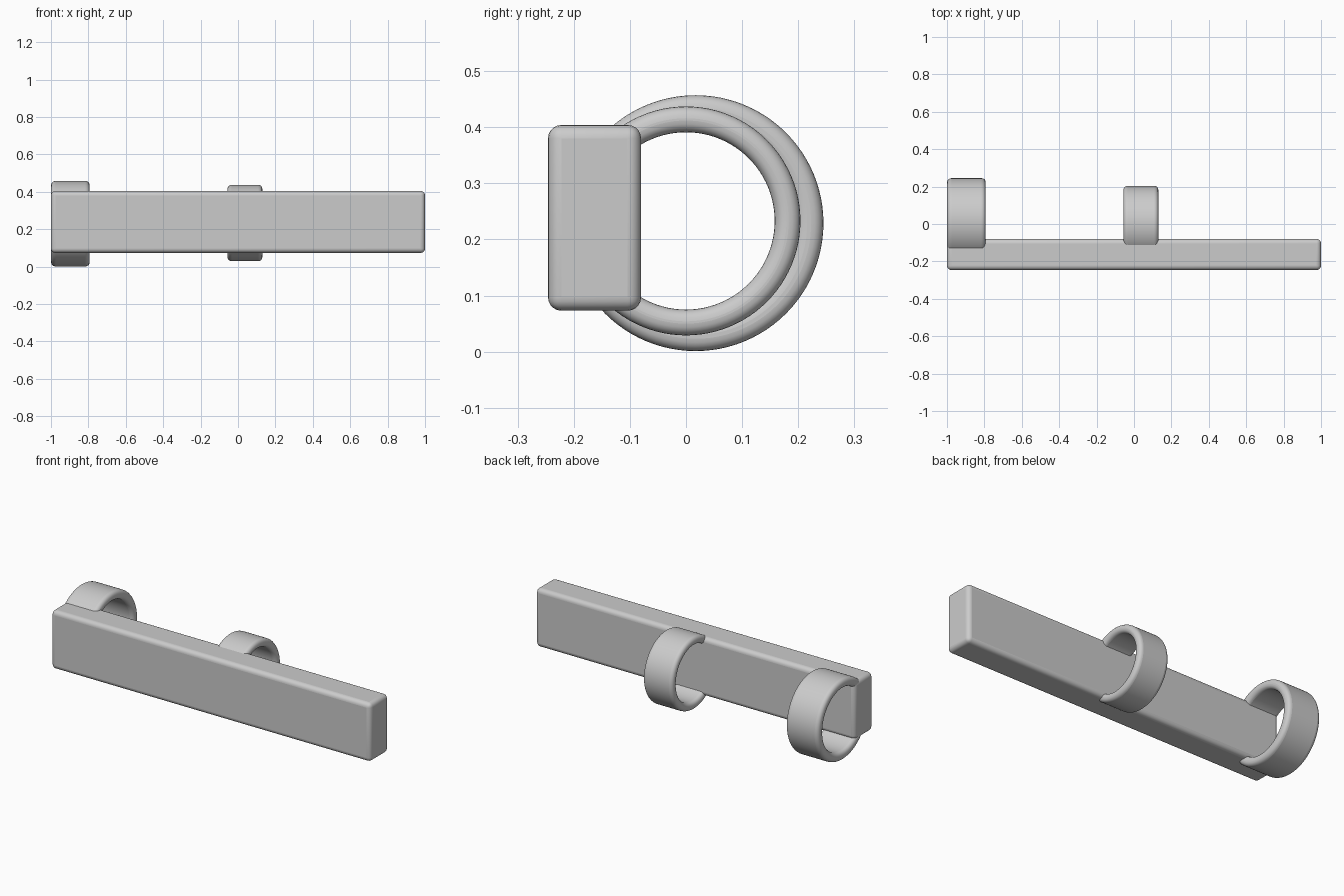
import bpy
import bmesh
from math import tau, radians
from mathutils import Vector

cube = bpy.data.objects.get("Cube")
if cube:
    bpy.data.objects.remove(cube, do_unlink=True)

grey = bpy.data.materials.new("light grey")
grey.use_nodes = True
grey.diffuse_color = (0.6, 0.6, 0.6, 1)
grey.node_tree.nodes["Principled BSDF"].inputs["Base Color"].default_value = (0.6, 0.6, 0.6, 1)


def finish(name, bm, bevel):
    """Turn a bmesh into a smooth object with rounded edges."""
    bmesh.ops.recalc_face_normals(bm, faces=bm.faces)
    mesh = bpy.data.meshes.new(name)
    bm.to_mesh(mesh)
    bm.free()
    mesh.materials.append(grey)
    obj = bpy.data.objects.new(name, mesh)
    bpy.context.collection.objects.link(obj)
    mod = obj.modifiers.new("rounded edges", 'BEVEL')
    mod.width = bevel
    mod.segments = 5
    mod.limit_method = 'ANGLE'
    mod.angle_limit = radians(40)
    bpy.ops.object.select_all(action='DESELECT')
    obj.select_set(True)
    bpy.context.view_layer.objects.active = obj
    bpy.ops.object.shade_smooth_by_angle(angle=radians(35))
    return obj


def box(name, low, high, bevel):
    low, high = Vector(low), Vector(high)
    bm = bmesh.new()
    bmesh.ops.create_cube(bm, size=1)
    bmesh.ops.scale(bm, vec=high - low, verts=bm.verts)
    bmesh.ops.translate(bm, vec=(low + high) / 2, verts=bm.verts)
    return finish(name, bm, bevel)


def ring(name, x0, x1, y, z, outer, inner, bevel):
    """Revolve a rectangular section around an axis along x."""
    bm = bmesh.new()
    section = [(x0, inner), (x1, inner), (x1, outer), (x0, outer)]
    verts = [bm.verts.new((x, y, z + r)) for x, r in section]
    edges = [bm.edges.new((verts[i], verts[i - 1])) for i in range(4)]
    bmesh.ops.spin(bm, geom=verts + edges, cent=(0, y, z), axis=(1, 0, 0),
                   angle=tau, steps=96, use_merge=True)
    bmesh.ops.remove_doubles(bm, verts=bm.verts, dist=0.0001)
    return finish(name, bm, bevel)


# Long bar with two rings sunk into its back
box("bar", (-1, -0.246, 0.073), (1, -0.08, 0.404), 0.024)
ring("end_ring", -0.999, -0.793, 0.017, 0.229, 0.228, 0.177, 0.022)
ring("middle_ring", -0.056, 0.13, 0, 0.233, 0.204, 0.158, 0.021)
